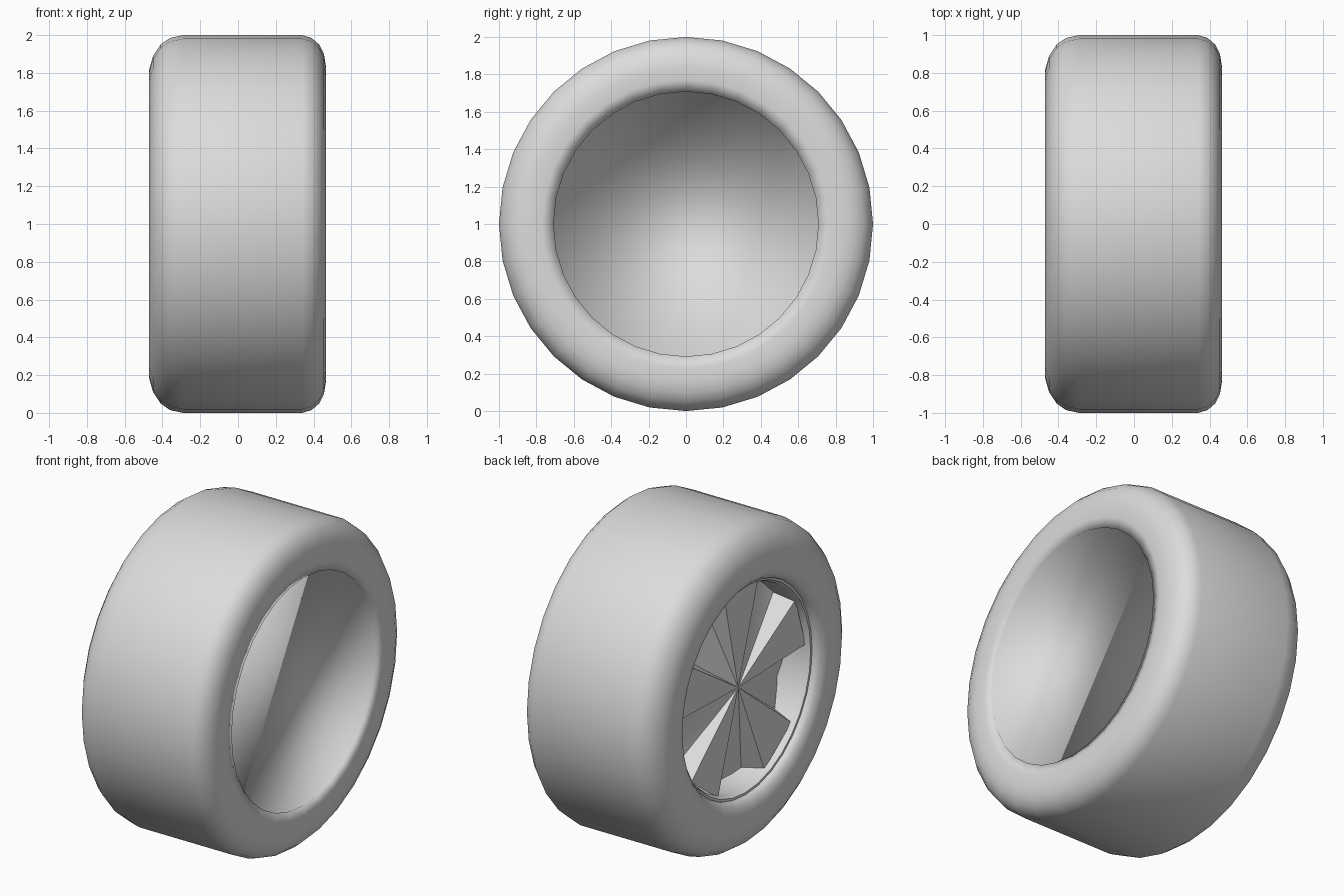
import bpy, bmesh
from math import sin, cos, pi, radians

cube = bpy.data.objects.get("Cube")
if cube:
    bpy.data.objects.remove(cube)

grey = bpy.data.materials.new("light_grey")
grey.use_nodes = True
colour = (0.72, 0.72, 0.72, 1)
grey.diffuse_color = colour
grey.node_tree.nodes["Principled BSDF"].inputs["Base Color"].default_value = colour

SIDES = 32


def on_wheel(x, r, a):
    """Point at distance r from the axle, at angle a from the top."""
    return (x, r * sin(a), 1 + r * cos(a))


def finish(bm, name, angle):
    mesh = bpy.data.meshes.new(name)
    bm.to_mesh(mesh)
    bm.free()
    mesh.materials.append(grey)
    obj = bpy.data.objects.new(name, mesh)
    bpy.context.collection.objects.link(obj)
    bpy.ops.object.select_all(action='DESELECT')
    obj.select_set(True)
    bpy.context.view_layer.objects.active = obj
    bpy.ops.object.shade_smooth_by_angle(angle=radians(angle))
    return obj


def lathe(name, profile, angle, cap=False):
    """Turn (x, radius) points around the axle; cap closes the last ring."""
    bm = bmesh.new()
    rings = [[bm.verts.new(on_wheel(x, r, 2 * pi * i / SIDES)) for i in range(SIDES)]
             for x, r in profile]
    for a, b in zip(rings, rings[1:]):
        for i in range(SIDES):
            j = (i + 1) % SIDES
            bm.faces.new((a[i], b[i], b[j], a[j]))
    if cap:
        bm.faces.new(rings[-1][::-1])
    bmesh.ops.recalc_face_normals(bm, faces=bm.faces)
    return finish(bm, name, angle)


# Tyre with a wider shoulder on the spoke side, closed by a flat disc on the other
tyre = [(-0.2, 0.65), (-0.42, 0.655), (-0.45, 0.68), (-0.465, 0.73), (-0.47, 0.82),
        (-0.45, 0.89), (-0.41, 0.95), (-0.36, 0.985), (-0.29, 1.0),
        (0.34, 1.0), (0.39, 0.985), (0.43, 0.95), (0.455, 0.9), (0.465, 0.84),
        (0.46, 0.77), (0.452, 0.708), (0.436, 0.714)]
lathe("tyre", tyre, 180, cap=True)

# Thin lip around the spokes
lathe("rim_lip", [(-0.2, 0.625), (-0.38, 0.625), (-0.41, 0.64), (-0.41, 0.66)], 60)

# Five wedge spokes meeting at the hub, with sunken gaps between them
bm = bmesh.new()
hub = bm.verts.new(on_wheel(-0.36, 0, 0))
ring = []
for k in range(5):
    for degrees, x in ((-15, -0.38), (15, -0.38), (19, -0.25), (36, -0.21), (53, -0.25)):
        ring.append(bm.verts.new(on_wheel(x, 0.635, radians(72 * k + degrees))))
for i, v in enumerate(ring):
    bm.faces.new((hub, ring[(i + 1) % len(ring)], v))
bmesh.ops.recalc_face_normals(bm, faces=bm.faces)
if sum(f.normal.x for f in bm.faces) > 0:
    bmesh.ops.reverse_faces(bm, faces=bm.faces)
finish(bm, "spokes", 40)
